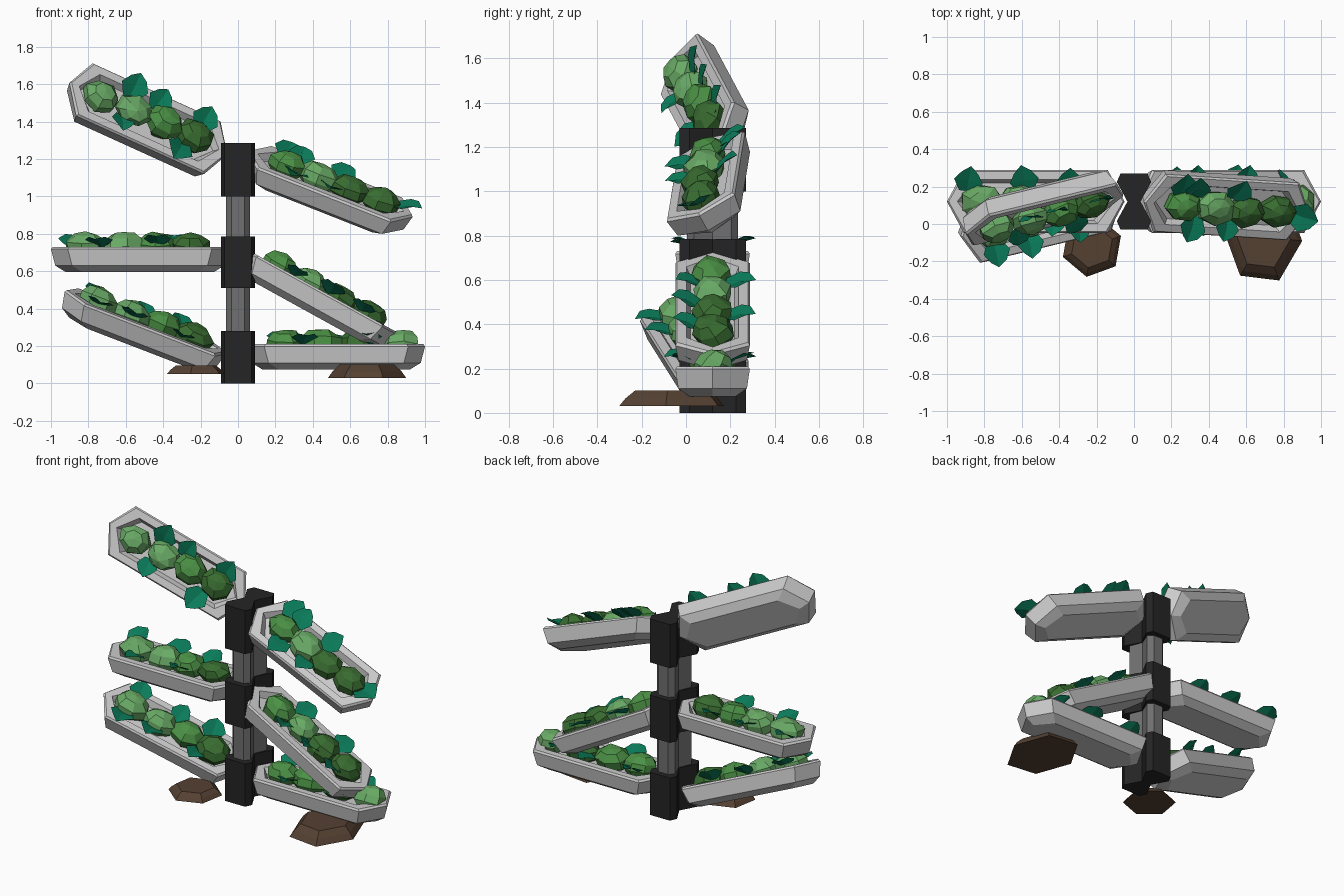
import bpy, bmesh, math, random
from mathutils import Vector, Matrix

if "Cube" in bpy.data.objects:
    bpy.data.objects.remove(bpy.data.objects["Cube"])

random.seed(4)


def mat(name, rgb):
    m = bpy.data.materials.new(name)
    m.diffuse_color = (*rgb, 1)
    m.use_nodes = True
    m.node_tree.nodes["Principled BSDF"].inputs["Base Color"].default_value = m.diffuse_color
    return m


DARK = mat("dark_metal", (0.018, 0.018, 0.018))
STEEL = mat("post_grey", (0.16, 0.16, 0.16))
LEAF = mat("teal_leaf", (0.003, 0.20, 0.10))
BROWN = mat("brown_stone", (0.09, 0.052, 0.032))
LIGHT = mat("light_green", (0.14, 0.40, 0.13))
MID = mat("mid_green", (0.07, 0.28, 0.06))
DEEP = mat("deep_green", (0.04, 0.15, 0.03))


def finish(bm, name, material=None, frame=None):
    if frame:
        bm.transform(frame)
    bmesh.ops.recalc_face_normals(bm, faces=bm.faces)
    me = bpy.data.meshes.new(name)
    bm.to_mesh(me)
    bm.free()
    ob = bpy.data.objects.new(name, me)
    bpy.context.collection.objects.link(ob)
    if material:
        me.materials.append(material)
    return ob


def loft(rings, name, material=None, frame=None):
    """Skin equal-sized rings and cap both ends."""
    bm = bmesh.new()
    rows = [[bm.verts.new(p) for p in r] for r in rings]
    n = len(rows[0])
    for a, b in zip(rows, rows[1:]):
        for i in range(n):
            j = (i + 1) % n
            bm.faces.new((a[i], a[j], b[j], b[i]))
    bm.faces.new(rows[0])
    bm.faces.new(rows[-1])
    return finish(bm, name, material, frame)


def hourglass(name, half, z0, z1, material):
    """Waisted post section: half lists the +x, +y quarter from front to waist."""
    q = half
    right = q + [(x, -y) for x, y in q[-2::-1]]
    outline = right + [(-x, y) for x, y in right[::-1]]
    loft([[(x, y + 0.12, z) for x, y in outline] for z in (z0, z1)], name, material)


# central post: grey core with three dark clamps
hourglass("post_core", [(0.035, 0.115), (0.065, 0.085), (0.03, 0)], 0.05, 1.22, STEEL)
for k, (a, b) in enumerate([(0, 0.28), (0.51, 0.785), (1.0, 1.285)]):
    hourglass(f"post_clamp_{k}", [(0.072, 0.15), (0.092, 0.105), (0.035, 0)], a, b, DARK)


def planter_frame(center, u, v):
    """Local x = outward, y = backward across the trough, z = up out of it."""
    u = Vector(u).normalized()
    v = Vector(v)
    v = (v - u * v.dot(u)).normalized()
    n = u.cross(v)
    if n.z < 0:
        n = -n
    m = Matrix((u, v, n)).transposed().to_4x4()
    m.translation = center
    return m


def hexagon(tip, w, z):
    s = tip - 0.09
    return [(tip, 0, z), (s, w, z), (-s, w, z), (-tip, 0, z), (-s, -w, z), (s, -w, z)]


def shrub(s, t, r, name, material, frame):
    """Faceted, slightly stretched ball."""
    bm = bmesh.new()
    bmesh.ops.create_uvsphere(bm, u_segments=7, v_segments=5, radius=1)
    rot = Matrix.Rotation(random.uniform(-0.5, 0.5), 4, "X") @ Matrix.Rotation(random.uniform(0, 3), 4, "Z")
    for vert in bm.verts:
        p = (rot @ vert.co) * random.uniform(0.92, 1.08)
        vert.co = (s + p.x * r * 1.16, t + p.y * r, p.z * r * 0.82 + 0.004)
    finish(bm, name, material, frame)


def leaf(s, side, name, frame, size):
    """Folded pointed leaf rising over the rim."""
    bm = bmesh.new()
    spine = [bm.verts.new((0, y, z)) for y, z in [(0, 0), (0.07, 0.012), (0.15, 0)]]
    for sx in (-1, 1):
        edge = [bm.verts.new((sx * x, y, 0.022)) for x, y in [(0.04, 0.01), (0.076, 0.07), (0.045, 0.12)]]
        bm.faces.new((spine[0], edge[0], edge[1], spine[1]))
        bm.faces.new((spine[1], edge[1], edge[2], spine[2]))
    yaw = random.uniform(-0.3, 0.3) + {1: 0, -1: math.pi, 0: -math.pi / 2}[side]
    place = (Matrix.Translation((s, side * 0.055, -0.005)) @ Matrix.Rotation(yaw, 4, "Z")
             @ Matrix.Rotation(random.uniform(0.3, 0.5), 4, "X") @ Matrix.Scale(size, 4))
    finish(bm, name, LEAF, frame @ place)


# six troughs: centre of rim, outward axis, cross axis, back leaves, front leaves
PLANTERS = {
    "top_left": ((-0.475, 0.045, 1.42), (-0.889, -0.216, 0.404), (0.29, 0.49, 0.82),
                 (0.14, -0.01, -0.28), (0.15, -0.22)),
    "middle_left": ((-0.525, 0.12, 0.73), (-1, 0, 0), (0, 1, 0),
                    (0.37, 0.05, -0.18), (0.2, -0.1)),
    "bottom_left": ((-0.49, 0.035, 0.335), (-0.91, -0.22, 0.35), (-0.1, 0.96, 0.25),
                    (0.28, 0.02, -0.22), (0.30, 0.1, -0.2)),
    "top_right": ((0.496, 0.085, 1.074), (0.925, -0.06, -0.365), (0.2, 0.91, 0.36),
                  (-0.28, -0.2, 0.02), (-0.17, 0.02)),
    "middle_right": ((0.44, 0.12, 0.50), (0.87, 0, -0.48), (0, 1, 0),
                     (-0.15, 0.15), (-0.17, 0.05, 0.25)),
    "bottom_right": ((0.525, 0.12, 0.21), (1, 0, 0), (0, 1, 0),
                     (-0.3, 0, 0.25), (-0.18, 0.18)),
}
RINGS = [(0.395, 0.105, -0.135), (0.452, 0.155, -0.10), (0.475, 0.168, -0.012), (0.466, 0.16, 0),
         (0.42, 0.118, 0), (0.40, 0.10, -0.04)]

for key, (center, u, v, back, front) in PLANTERS.items():
    f = planter_frame(center, u, v)
    loft([hexagon(*r) for r in RINGS], f"planter_{key}", None, f)
    # row of low-poly shrubs in mixed greens
    outs, tones = [0.29, 0.09, -0.09, -0.27], [LIGHT, LIGHT, MID, DEEP]
    if key.endswith("right"):
        outs, tones = [-0.25, -0.07, 0.11, 0.29], [MID, LIGHT, DEEP, DEEP]
    if key == "bottom_right":
        outs, tones = [-0.27, -0.08, 0.13, 0.35], [MID, MID, DEEP, LIGHT]
    for i, (s, tone) in enumerate(zip(outs, tones)):
        shrub(s, random.uniform(-0.012, 0.012), random.uniform(0.088, 0.1),
              f"shrub_{key}_{i}", tone, f)
    # leaves along both rims
    for i, s in enumerate(back):
        leaf(s, 1, f"back_leaf_{key}_{i}", f, random.uniform(0.85, 1.05))
    for i, s in enumerate(front):
        leaf(s, -1, f"front_leaf_{key}_{i}", f, random.uniform(0.85, 1.05))
    if key == "top_right":
        leaf(0.36, 0, "end_leaf", f, 1.1)


def stone(name, cx, cy, rx, ry, z0, z1, turn):
    rings = []
    for k, z in ((1, z0), (0.88, z0 + 0.5 * (z1 - z0)), (0.7, z1)):
        rings.append([(cx + k * rx * math.cos(turn + i * math.pi / 3),
                       cy + k * ry * math.sin(turn + i * math.pi / 3), z) for i in range(6)])
    loft(rings, name, BROWN)


# flat stones in front of the post
stone("stone_left", -0.225, -0.12, 0.165, 0.165, 0.05, 0.095, 0.35)
stone("stone_right", 0.69, -0.065, 0.21, 0.26, 0.03, 0.1, -0.1)
